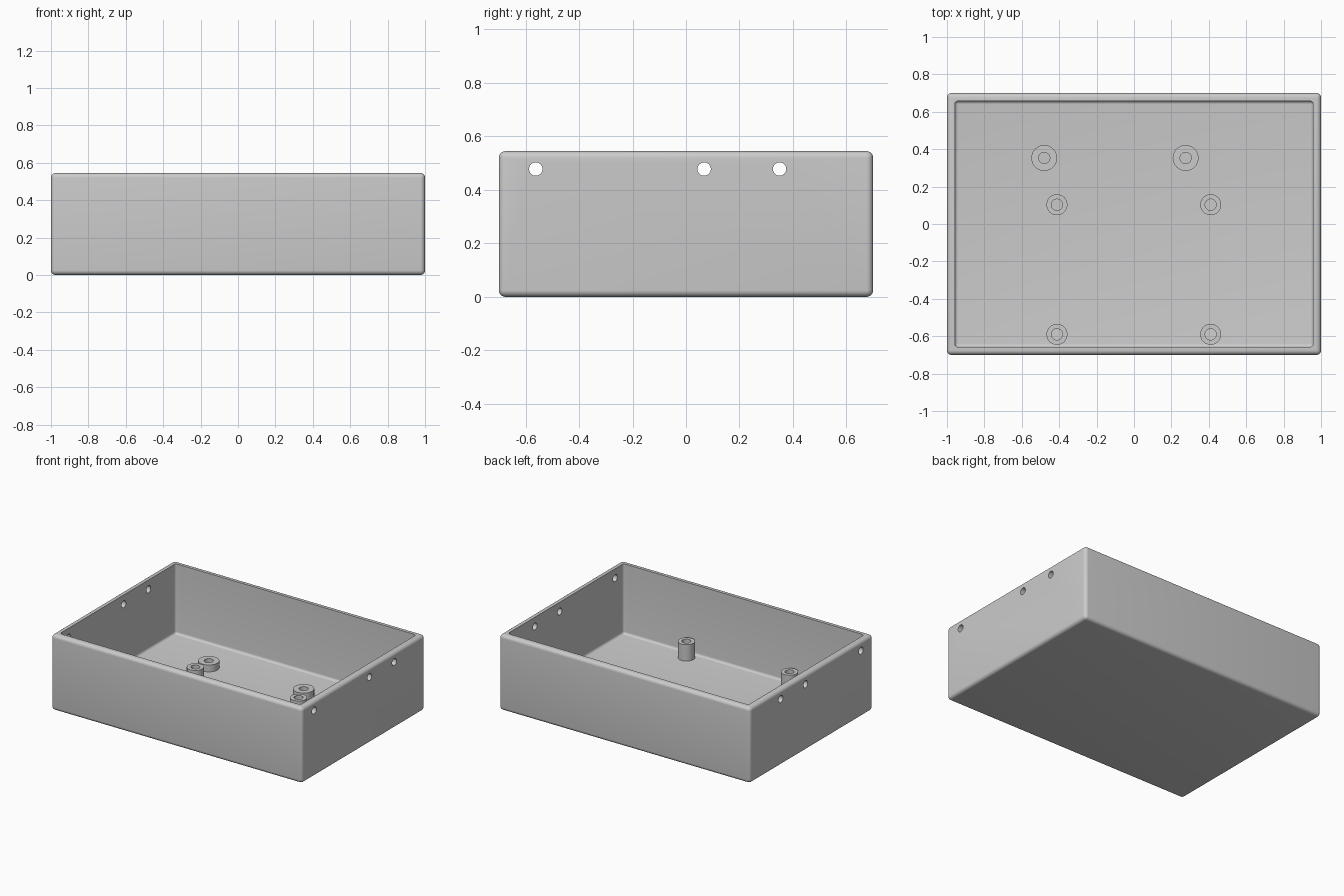
import bpy, bmesh, math
from mathutils import Matrix

if "Cube" in bpy.data.objects:
    bpy.data.objects.remove(bpy.data.objects["Cube"])

WIDTH, DEPTH, HEIGHT = 2.0, 1.4, 0.545
WALL = 0.042
FILLET = 0.025

grey = bpy.data.materials.new("light grey")
grey.diffuse_color = (0.6, 0.6, 0.6, 1)
grey.use_nodes = True
grey.node_tree.nodes["Principled BSDF"].inputs["Base Color"].default_value = grey.diffuse_color


def make_object(name, bm):
    bmesh.ops.recalc_face_normals(bm, faces=bm.faces)
    mesh = bpy.data.meshes.new(name)
    bm.to_mesh(mesh)
    bm.free()
    mesh.materials.append(grey)
    obj = bpy.data.objects.new(name, mesh)
    bpy.context.collection.objects.link(obj)
    return obj


def select_only(obj):
    bpy.ops.object.select_all(action='DESELECT')
    obj.select_set(True)
    bpy.context.view_layer.objects.active = obj


def rounded_block(name, sx, sy, z0, z1, radius):
    bm = bmesh.new()
    bmesh.ops.create_cube(bm, size=1, matrix=Matrix.Translation((0, 0, (z0 + z1) / 2))
                          @ Matrix.Diagonal((sx, sy, z1 - z0, 1)))
    bmesh.ops.bevel(bm, geom=bm.edges[:], offset=radius, segments=6,
                    profile=0.5, affect='EDGES')
    return make_object(name, bm)


def cut(target, cutter):
    mod = target.modifiers.new("cut", 'BOOLEAN')
    mod.operation = 'DIFFERENCE'
    mod.solver = 'EXACT'
    mod.object = cutter
    select_only(target)
    bpy.ops.object.modifier_apply(modifier=mod.name)
    bpy.data.objects.remove(cutter)


def standoff(name, x, y, z0, z1, outer, inner, n=40):
    # Hollow round post: a closed square section swept around its axis
    bm = bmesh.new()
    section = [(inner, z0), (outer, z0), (outer, z1), (inner, z1)]
    rings = [[bm.verts.new((x + r * math.cos(2 * math.pi * i / n),
                            y + r * math.sin(2 * math.pi * i / n), z))
              for i in range(n)] for r, z in section]
    for k in range(4):
        a, b = rings[k], rings[(k + 1) % 4]
        for i in range(n):
            j = (i + 1) % n
            bm.faces.new((a[i], a[j], b[j], b[i]))
    return make_object(name, bm)


# Open tray with rounded outside edges and a filleted cavity
tray = rounded_block("tray", WIDTH, DEPTH, 0, HEIGHT, FILLET)
cut(tray, rounded_block("cavity_cutter", WIDTH - 2 * WALL, DEPTH - 2 * WALL,
                        WALL, HEIGHT + 0.3, 0.018))

# Cable holes through both side walls
for y in (-0.562, 0.068, 0.35):
    bm = bmesh.new()
    bmesh.ops.create_cone(bm, cap_ends=True, segments=32, radius1=0.025, radius2=0.025,
                          depth=2.4, matrix=Matrix.Translation((0, y, 0.478))
                          @ Matrix.Rotation(math.pi / 2, 4, 'Y'))
    cut(tray, make_object("hole_cutter", bm))

# Tall narrow posts and short wide posts on the floor
parts = [tray]
for x in (-0.412, 0.41):
    for y in (0.103, -0.59):
        parts.append(standoff("tall_standoff", x, y, WALL - 0.005, 0.16, 0.056, 0.03))
for x in (-0.48, 0.276):
    parts.append(standoff("short_standoff", x, 0.353, WALL - 0.005, 0.092, 0.069, 0.03))

for part in parts:
    select_only(part)
    bpy.ops.object.shade_smooth_by_angle(angle=math.radians(32))
